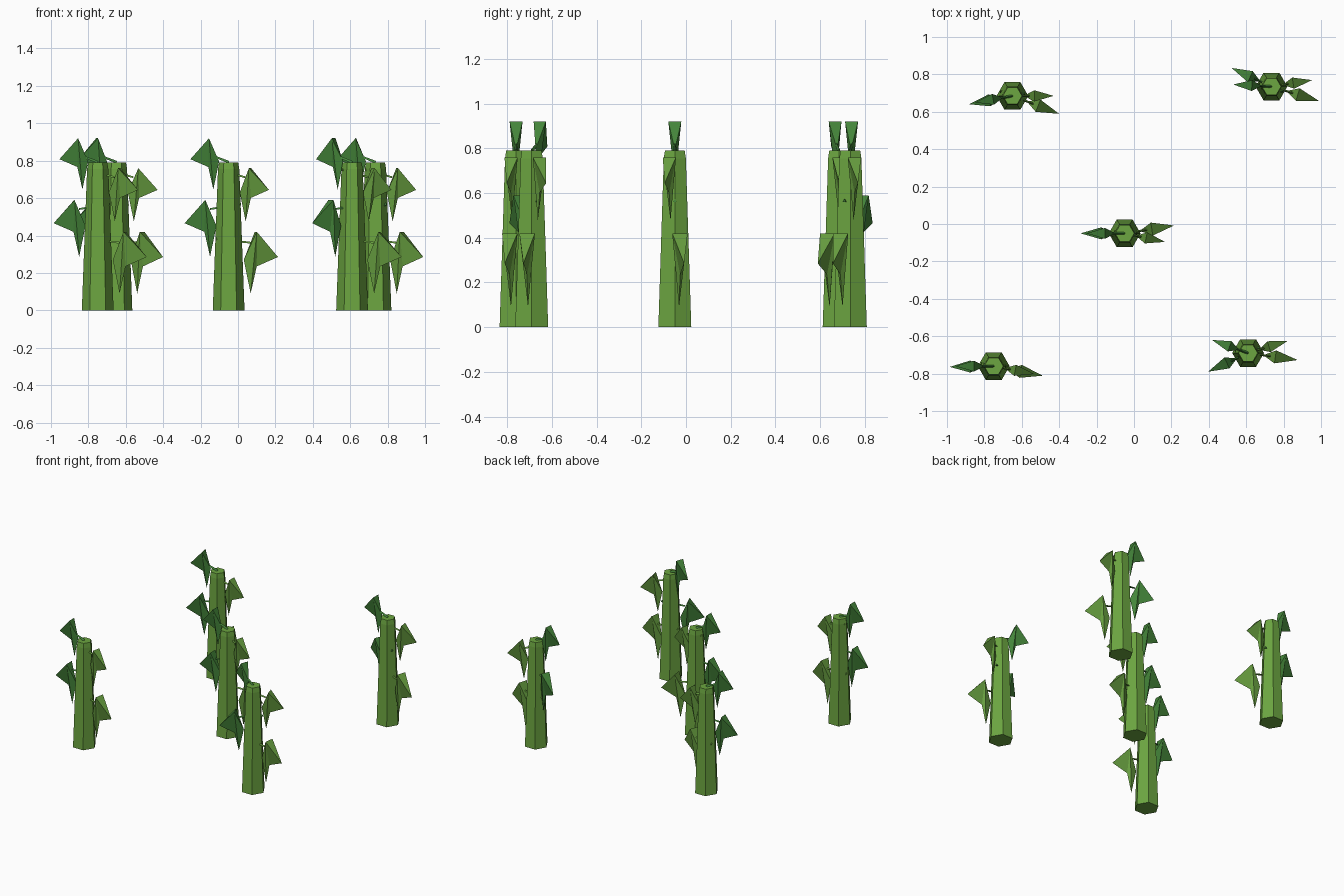
import bpy
import bmesh
import math
from mathutils import Matrix, Vector

cube = bpy.data.objects.get("Cube")
if cube:
    bpy.data.objects.remove(cube, do_unlink=True)


def make_material(name, color):
    mat = bpy.data.materials.new(name)
    mat.use_nodes = True
    mat.diffuse_color = (*color, 1)
    mat.node_tree.nodes["Principled BSDF"].inputs["Base Color"].default_value = (*color, 1)
    return mat


STALK = make_material("stalk green", (0.15, 0.38, 0.052))
LIGHT = make_material("light leaf green", (0.135, 0.34, 0.05))
DARK = make_material("deep leaf green", (0.058, 0.235, 0.042))


def finish(bm, name, mat, matrix):
    bmesh.ops.recalc_face_normals(bm, faces=bm.faces)
    mesh = bpy.data.meshes.new(name)
    bm.to_mesh(mesh)
    bm.free()
    mesh.materials.append(mat)
    obj = bpy.data.objects.new(name, mesh)
    obj.matrix_world = matrix
    bpy.context.collection.objects.link(obj)
    return obj


def make_stalk(name, matrix):
    # Tapered six-sided trunk with a slightly chamfered top
    bm = bmesh.new()
    rings = []
    for radius, z in ((0.085, 0), (0.057, 0.755), (0.051, 0.79)):
        rings.append([bm.verts.new((radius * math.cos(k * math.pi / 3),
                                    radius * math.sin(k * math.pi / 3), z))
                      for k in range(6)])
    for low, high in zip(rings, rings[1:]):
        for k in range(6):
            n = (k + 1) % 6
            bm.faces.new((low[k], low[n], high[n], high[k]))
    bm.faces.new(rings[0])
    bm.faces.new(rings[-1])
    finish(bm, name, STALK, matrix)


def make_leaf(name, mat, matrix, reach, top, scale):
    # Folded blade: wide top edge, outward tip, keel and drooping tail
    bm = bmesh.new()

    def point(dr, side, dz):
        return bm.verts.new((reach + dr * scale, side * scale, top + dz * scale))

    a, b = point(0, 0.035, 0), point(0, -0.035, 0)
    tip = point(0.12, 0, -0.135)
    keel = point(0.005, 0, -0.185)
    tail = point(-0.028, 0, -0.33)
    inner = point(-0.065, 0, -0.15)
    for face in ((tip, a, b), (inner, b, a)):
        bm.faces.new(face)
    for edge in (a, b):
        bm.faces.new((tip, edge, keel))
        bm.faces.new((keel, edge, tail))
        bm.faces.new((tail, edge, inner))
    finish(bm, name, mat, matrix)


def make_stem(name, mat, matrix, start, end):
    # Thin three-sided stem joining the stalk and the leaf
    start, end = Vector(start), Vector(end)
    bm = bmesh.new()
    bmesh.ops.create_cone(bm, cap_ends=True, segments=3, radius1=0.009,
                          radius2=0.006, depth=(end - start).length)
    turn = (end - start).to_track_quat("Z", "Y").to_matrix().to_4x4()
    bmesh.ops.transform(bm, matrix=Matrix.Translation((start + end) / 2) @ turn,
                        verts=bm.verts)
    finish(bm, name, mat, matrix)


# Leaf kinds: material, reach, top height, scale, stem start, stem end
KINDS = {
    "lower_right": (LIGHT, 0.147, 0.42, 1.0, (-0.07, 0, 0.38), (0.12, 0, 0.36)),
    "upper_right": (LIGHT, 0.117, 0.76, 0.86, (-0.055, 0, 0.75), (0.09, 0, 0.71)),
    "lower_left": (DARK, 0.125, 0.59, 0.92, (-0.066, 0, 0.565), (0.1, 0, 0.54)),
    "upper_left": (DARK, 0.105, 0.92, 0.83, (0, 0, 0.79), (0.085, 0, 0.825)),
}

# Stalk positions and leaf directions in the order of the kinds
PLANTS = (
    ("front_right", -0.75, -0.76, (-11, -11, 181, 180)),
    ("back_right", -0.65, 0.685, (-21, 0, 191, 190)),
    ("middle", -0.05, -0.05, (9, -12, 180, 180)),
    ("front_left", 0.61, -0.69, (-8, 17, 205, 160)),
    ("back_left", 0.735, 0.735, (-17, 9, 155, 177)),
)

for plant, x, y, angles in PLANTS:
    place = Matrix.Translation((x, y, 0))
    make_stalk(plant + "_stalk", place)
    for (kind, values), angle in zip(KINDS.items(), angles):
        mat, reach, top, scale, start, end = values
        matrix = place @ Matrix.Rotation(math.radians(angle), 4, "Z")
        make_leaf(f"{plant}_{kind}_leaf", mat, matrix, reach, top, scale)
        make_stem(f"{plant}_{kind}_stem", mat, matrix, start, end)
